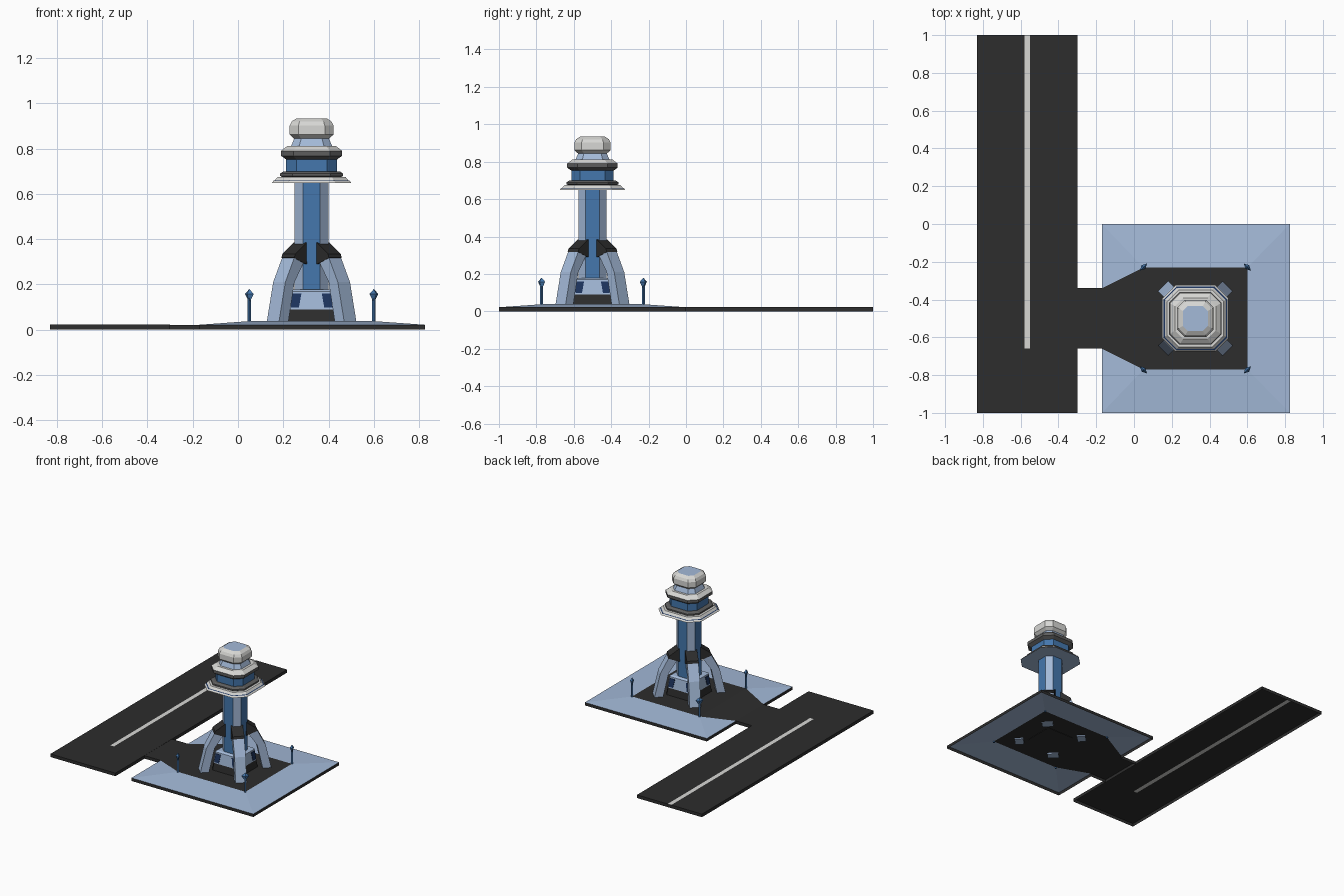
import bpy, bmesh, math
from mathutils import Matrix, Vector

if "Cube" in bpy.data.objects:
    bpy.data.objects.remove(bpy.data.objects["Cube"])

CX, CY = 0.325, -0.5          # tower axis


def mat(name, rgb):
    m = bpy.data.materials.new(name)
    m.diffuse_color = (*rgb, 1)
    m.use_nodes = True
    m.node_tree.nodes["Principled BSDF"].inputs["Base Color"].default_value = m.diffuse_color
    return m


MATS = [mat("asphalt", (0.026, 0.026, 0.026)),
        mat("pale_blue", (0.37, 0.49, 0.69)),
        mat("mid_blue", (0.058, 0.185, 0.42)),
        mat("navy", (0.012, 0.035, 0.115)),
        mat("off_white", (0.68, 0.68, 0.66)),
        mat("grey", (0.11, 0.11, 0.11))]
DARK, PALE, BLUE, NAVY, WHITE, GREY = range(6)


def build(name, verts, faces, mats, solid=True):
    bm = bmesh.new()
    vs = [bm.verts.new(v) for v in verts]
    for f, m in zip(faces, mats):
        bm.faces.new([vs[i] for i in f]).material_index = m
    bmesh.ops.recalc_face_normals(bm, faces=bm.faces)
    me = bpy.data.meshes.new(name)
    bm.to_mesh(me)
    bm.free()
    for m in MATS:
        me.materials.append(m)
    ob = bpy.data.objects.new(name, me)
    bpy.context.collection.objects.link(ob)
    return ob


def tower_part(name, profile, flat=0.6, bottom=PALE, top=PALE):
    """Stack of chamfered squares: (half width, z, colour of the band above)."""
    verts, faces, mats = [], [], []
    for h, z, _ in profile:
        f = h * flat
        verts += [(CX + x, CY + y, z) for x, y in
                  ((-f, -h), (f, -h), (h, -f), (h, f), (f, h), (-f, h), (-h, f), (-h, -f))]
    for k in range(len(profile) - 1):
        for i in range(8):
            j = (i + 1) % 8
            faces.append((k * 8 + i, k * 8 + j, k * 8 + 8 + j, k * 8 + 8 + i))
            mats.append(profile[k][2])
    faces += [tuple(range(8)), tuple(range(len(verts) - 8, len(verts)))]
    mats += [bottom, top]
    return build(name, verts, faces, mats)


def prism(name, outline, width, mats, matrix):
    """Extrude an (r, z) outline sideways, then place it with a matrix."""
    n = len(outline)
    verts = [matrix @ Vector((r, s * width, z)) for s in (-1, 1) for r, z in outline]
    faces = [tuple(range(n)), tuple(range(n, 2 * n))]
    faces += [(i, (i + 1) % n, n + (i + 1) % n, n + i) for i in range(n)]
    return build(name, verts, faces, [mats] * len(faces))


def around(angle):
    return Matrix.Translation((CX, CY, 0)) @ Matrix.Rotation(math.radians(angle), 4, 'Z')


# Runway: open shell with a painted centre stripe
def runway():
    xs, ys, z = (-0.83, -0.58, -0.55, -0.30), (-1, -0.66, 1), 0.023
    verts = [(x, y, z) for y in ys for x in xs]
    faces, mats = [], []
    for r in range(2):
        for c in range(3):
            a = r * 4 + c
            faces.append((a, a + 1, a + 5, a + 4))
            mats.append(WHITE if (r, c) == (1, 1) else DARK)
    rim = [0, 1, 2, 3, 7, 11, 10, 9, 8, 4]
    base = len(verts)
    verts += [(verts[i][0], verts[i][1], 0) for i in rim]
    for k in range(len(rim)):
        n = (k + 1) % len(rim)
        faces.append((rim[k], rim[n], base + n, base + k))
        mats.append(DARK)
    build("runway", verts, faces, mats)


runway()

# Sloped ground slab with the dark apron and ramp cut into its top
lo, hi = 0.022, 0.038
x0, x1 = -0.17, 0.825
verts = [(x0, -1, lo), (x1, -1, lo), (x1, 0, lo), (x0, 0, lo), (x0, -0.34, lo), (x0, -0.66, lo),
         (0.05, -0.77, hi), (0.6, -0.77, hi), (0.6, -0.23, hi), (0.05, -0.23, hi)]
verts += [(x, y, 0) for x, y, z in verts[:6]]
faces = [(0, 1, 7, 6), (1, 2, 8, 7), (2, 3, 9, 8), (3, 4, 9), (5, 0, 6),
         (4, 5, 6, 9), (6, 7, 8, 9)]
cols = [PALE] * 5 + [DARK] * 2
for i in range(6):
    if i != 4:
        faces.append((i, (i + 1) % 6, 10 + (i + 1) % 6, 10 + i))
        cols.append(DARK)
build("ground_slab", verts, faces, cols)

# Taxiway link between runway and apron
build("taxiway_link",
      [(x, y, z) for x in (-0.30, x0) for y, z in ((-0.66, 0), (-0.66, lo), (-0.34, lo), (-0.34, 0))],
      [(0, 1, 5, 4), (1, 2, 6, 5), (2, 3, 7, 6)], [DARK] * 3)

# Tower base: dark plinth and pale storey
tower_part("tower_base", [(0.114, 0.035, DARK), (0.107, 0.09, PALE), (0.098, 0.17, PALE),
                          (0.085, 0.178, PALE)], flat=0.9, bottom=DARK)

# Navy windows, two on each side of the base
for side in range(4):
    for s in (-1, 1):
        pts = [(s * a, z) for a, z in ((0.045, 0.160), (0.086, 0.160), (0.092, 0.098), (0.056, 0.098))]
        m = around(side * 90)
        v = [m @ Vector((0.107 - (z - 0.09) * 0.1125 + d, a, z)) for d in (-0.002, 0.003) for a, z in pts]
        build("base_window", v, [(0, 1, 2, 3), (4, 5, 6, 7)] +
              [(i, (i + 1) % 4, 4 + (i + 1) % 4, 4 + i) for i in range(4)], [NAVY] * 6)

# Shaft: octagon with blue main faces, pale corners
shaft = tower_part("shaft", [(0.075, 0.17, PALE), (0.075, 0.655, PALE)], flat=0.5)
for p in shaft.data.polygons:
    if max(abs(p.normal.x), abs(p.normal.y)) > 0.9:
        p.material_index = BLUE

# Viewing deck flange, cabin and cap
tower_part("deck_flange", [(0.176, 0.648, WHITE), (0.168, 0.658, NAVY), (0.162, 0.660, WHITE),
                           (0.150, 0.675, WHITE)], top=WHITE)
tower_part("cabin_collar", [(0.130, 0.674, GREY), (0.139, 0.680, GREY), (0.139, 0.690, GREY),
                            (0.125, 0.699, GREY)], bottom=GREY, top=GREY)
tower_part("cabin_windows", [(0.112, 0.69, BLUE), (0.112, 0.76, BLUE)])
tower_part("cabin_roof", [(0.112, 0.752, GREY), (0.135, 0.768, GREY), (0.135, 0.790, WHITE),
                          (0.108, 0.811, WHITE)], bottom=GREY, top=WHITE)
tower_part("neck", [(0.092, 0.808, PALE), (0.075, 0.848, PALE)])
tower_part("radar_cap", [(0.075, 0.842, WHITE), (0.097, 0.862, WHITE), (0.097, 0.902, WHITE),
                         (0.088, 0.920, WHITE), (0.066, 0.934, WHITE)], bottom=WHITE)

# Four buttress legs with dark caps, on the diagonals
LEG = [(0.243, 0.03), (0.202, 0.21), (0.145, 0.32), (0.085, 0.30), (0.145, 0.21), (0.184, 0.03)]
CAP = [(0.148, 0.318), (0.142, 0.335), (0.072, 0.385), (0.070, 0.29), (0.090, 0.295)]
for k in range(4):
    m = around(45 + 90 * k)
    prism("buttress_leg", LEG, 0.038, PALE, m)
    prism("buttress_cap", CAP, 0.040, DARK, m)

# Lamp posts at the apron corners
POST = [(-0.006, 0.03), (0.006, 0.03), (0.006, 0.14), (-0.006, 0.14)]
for sx in (-1, 1):
    for sy in (-1, 1):
        c = Matrix.Translation((CX + sx * 0.275, CY + sy * 0.272, 0)) @ \
            Matrix.Rotation(math.atan2(sy, sx), 4, 'Z')
        prism("lamp_post", POST, 0.005, BLUE, c)
        rim = [c @ Vector((a, b, 0.158)) for a, b in ((0.014, 0), (0, 0.027), (-0.014, 0), (0, -0.027))]
        v = rim + [c @ Vector((0, 0, 0.118)), c @ Vector((0, 0, 0.18))]
        f = [(i, (i + 1) % 4, t) for t in (4, 5) for i in range(4)]
        build("lamp_head", v, f, [BLUE] * 8)
